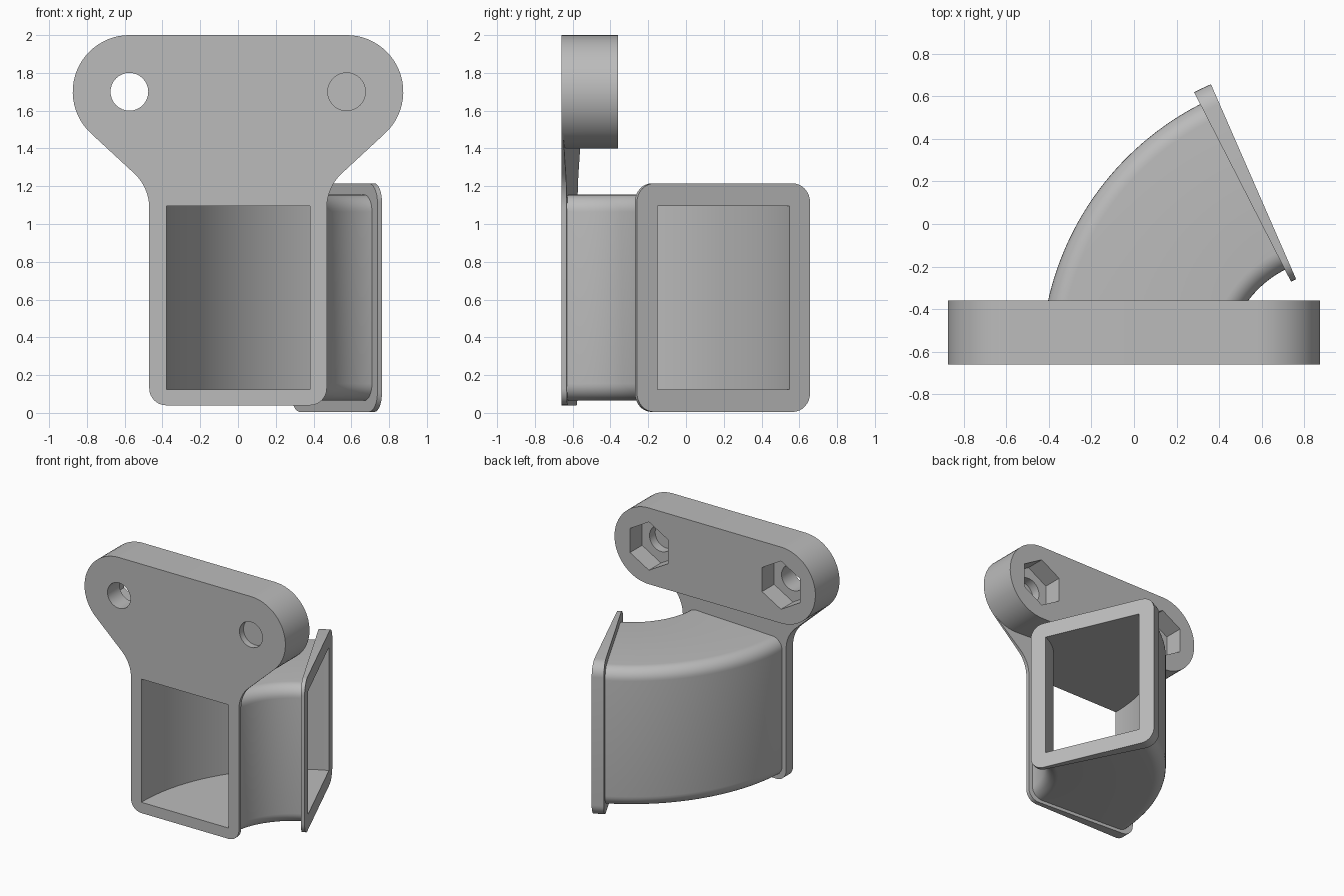
import bpy, bmesh
from math import sin, cos, tan, radians, pi

if "Cube" in bpy.data.objects:
    bpy.data.objects.remove(bpy.data.objects["Cube"], do_unlink=True)

FRONT, BACK = -0.66, -0.36      # front and rear of the mounting block
PIVOT, MID_Z = 0.937, 0.61      # bend axis (x) and duct centre height
BEND, RIM = 66.4, 3.5           # bend angle and flange wedge angle, degrees
HOLE_X, HOLE_Z = 0.575, 1.7

grey = bpy.data.materials.new("plain grey")
grey.use_nodes = True
grey.diffuse_color = (0.5, 0.5, 0.5, 1)
grey.node_tree.nodes["Principled BSDF"].inputs["Base Color"].default_value = (0.5, 0.5, 0.5, 1)


def arc(cx, cz, r, a0, a1, n):
    """Points along an arc, angles in degrees."""
    angles = [radians(a0 + (a1 - a0) * i / n) for i in range(n + 1)]
    return [(cx + r * cos(a), cz + r * sin(a)) for a in angles]


def rounded_rect(cx, cz, w, h, r):
    """Rounded rectangle from half sizes and a corner radius."""
    if r == 0:
        return [(cx + w, cz + h), (cx - w, cz + h), (cx - w, cz - h), (cx + w, cz - h)]
    pts = []
    for i, (sx, sz) in enumerate([(1, 1), (-1, 1), (-1, -1), (1, -1)]):
        pts += arc(cx + sx * (w - r), cz + sz * (h - r), r, 90 * i, 90 * i + 90, 8)
    return pts


def mirrored(half):
    return half + [(-x, z) for x, z in reversed(half)]


def loft(name, rings):
    """Closed solid through matching rings of points."""
    bm = bmesh.new()
    loops = [[bm.verts.new(p) for p in ring] for ring in rings]
    n = len(loops[0])
    for a, b in zip(loops, loops[1:]):
        for i in range(n):
            j = (i + 1) % n
            bm.faces.new((a[i], a[j], b[j], b[i]))
    bm.faces.new(loops[0])
    bm.faces.new(loops[-1])
    bmesh.ops.recalc_face_normals(bm, faces=bm.faces)
    mesh = bpy.data.meshes.new(name)
    bm.to_mesh(mesh)
    bm.free()
    mesh.materials.append(grey)
    obj = bpy.data.objects.new(name, mesh)
    bpy.context.collection.objects.link(obj)
    return obj


def prism(name, outline, y0, y1):
    """Outline in x and z, extruded in y; y1 may depend on x."""
    rear = y1 if callable(y1) else (lambda x: y1)
    return loft(name, [[(x, y0, z) for x, z in outline],
                       [(x, rear(x), z) for x, z in outline]])


def sweep(name, profile, a0, a1, steps):
    """Profile of radius and height, turned around the bend axis."""
    rings = []
    for i in range(steps + 1):
        a = radians(a0 + (a1 - a0) * i / steps)
        rings.append([(PIVOT - r * cos(a), FRONT + r * sin(a), z) for r, z in profile])
    return loft(name, rings)


def boolean(obj, tool, operation, keep=False):
    mod = obj.modifiers.new("cut", 'BOOLEAN')
    mod.operation, mod.solver, mod.object = operation, 'EXACT', tool
    bpy.context.view_layer.objects.active = obj
    bpy.ops.object.modifier_apply(modifier=mod.name)
    if not keep:
        bpy.data.objects.remove(tool, do_unlink=True)


# Mounting block with rounded ends
left_end = (arc(-HOLE_X, HOLE_Z, 0.3, 90, 227, 24)
            + arc(-HOLE_X, HOLE_Z, 0.3, 227, 270, 8)[1:])
plate = prism("mounting_plate", mirrored(left_end), FRONT, BACK)

# Wedge-shaped neck and inlet flange
half = ([left_end[24]] + arc(-0.72, 1.085, 0.25, 47, 0, 10)
        + arc(-0.38, 0.13, 0.09, 180, 270, 8))
neck = prism("neck", mirrored(half), FRONT,
             lambda x: FRONT + tan(radians(RIM)) * (PIVOT - x))
boolean(plate, neck, 'UNION')

# Bolt holes and hexagonal nut pockets; one hole keeps a thin web
def bore(outline, y0, y1):
    boolean(plate, prism("bore", outline, y0, y1), 'DIFFERENCE')

for side in (-1, 1):
    x = side * HOLE_X
    circle = arc(x, HOLE_Z, 0.1, 0, 360, 32)[:-1]
    hexagon = arc(x, HOLE_Z, 0.19, 30, 390, 6)[:-1]
    bore(hexagon, -0.51, -0.3)
    if side < 0:
        bore(circle, -0.7, -0.45)
    else:
        bore(circle, -0.7, -0.61)
        bore(circle, -0.58, -0.45)

# Curved duct and outlet flange
duct = sweep("curved_duct", rounded_rect(PIVOT, MID_Z, 0.437, 0.545, 0.09),
             RIM, BEND - RIM, 34)
outlet = sweep("outlet_flange", rounded_rect(PIVOT, MID_Z, 0.5, 0.605, 0.1),
               BEND - RIM, BEND, 2)

# Square passage through everything
passage = sweep("passage_cutter", rounded_rect(PIVOT, MID_Z, 0.38, 0.485, 0),
                -3, BEND + 3, 40)
parts = [plate, duct, outlet]
for part in parts:
    boolean(part, passage, 'DIFFERENCE', keep=True)
bpy.data.objects.remove(passage, do_unlink=True)

# Smooth curved walls, sharp edges kept
bpy.ops.object.select_all(action='DESELECT')
for part in parts:
    part.select_set(True)
bpy.context.view_layer.objects.active = plate
bpy.ops.object.shade_smooth_by_angle(angle=radians(25))
